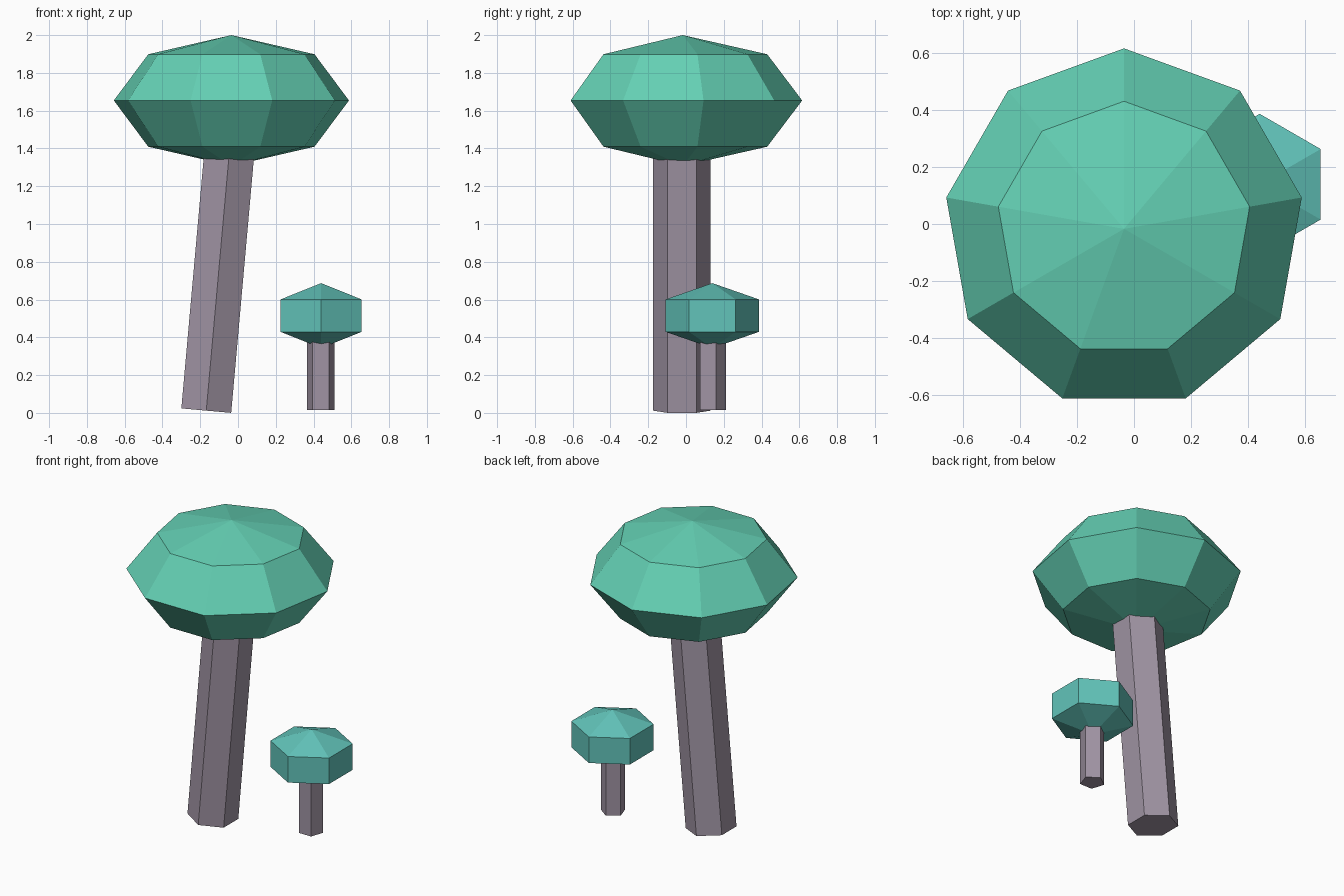
import bpy
import bmesh
from math import cos, sin, pi, radians

if "Cube" in bpy.data.objects:
    bpy.data.objects.remove(bpy.data.objects["Cube"], do_unlink=True)


def make_material(name, rgb):
    mat = bpy.data.materials.new(name)
    mat.use_nodes = True
    colour = (*rgb, 1)
    mat.diffuse_color = colour
    mat.node_tree.nodes["Principled BSDF"].inputs["Base Color"].default_value = colour
    return mat


def lathe(name, sides, profile, location, mat, tilt=0):
    """Faceted solid from (radius, height) rings, bottom to top, one corner facing +y."""
    bm = bmesh.new()
    rings = []
    for radius, z in profile:
        if radius == 0:
            rings.append([bm.verts.new((0, 0, z))] * sides)
        else:
            angles = [pi / 2 + 2 * pi * i / sides for i in range(sides)]
            rings.append([bm.verts.new((radius * cos(a), radius * sin(a), z)) for a in angles])
    for low, high in zip(rings, rings[1:]):
        for i in range(sides):
            j = (i + 1) % sides
            corners = dict.fromkeys((low[i], low[j], high[j], high[i]))
            bm.faces.new(list(corners))
    # Close open ends
    for ring in (rings[0], rings[-1]):
        if ring[0] is not ring[1]:
            bm.faces.new(ring)
    bmesh.ops.recalc_face_normals(bm, faces=bm.faces)
    mesh = bpy.data.meshes.new(name)
    bm.to_mesh(mesh)
    bm.free()
    mesh.materials.append(mat)
    obj = bpy.data.objects.new(name, mesh)
    obj.location = location
    obj.rotation_euler.y = tilt
    bpy.context.collection.objects.link(obj)
    return obj


def ball_profile(radius, half_height, bands):
    """Rings of a squashed ball, evenly spaced in latitude."""
    profile = [(radius * sin(pi * i / bands), -half_height * cos(pi * i / bands))
               for i in range(1, bands)]
    return [(0, -half_height), *profile, (0, half_height)]


bark = make_material("mauve bark", (0.35, 0.296, 0.367))
green = make_material("mint green", (0.127, 0.631, 0.456))
teal = make_material("soft teal", (0.122, 0.552, 0.491))

# Large leaning tree
lathe("large_trunk", 6, [(0.153, 0), (0.153, 1.6)], (-0.168, -0.022, 0.012), bark, radians(5.1))
lathe("large_crown", 9, ball_profile(0.632, 0.346, 4), (-0.035, -0.017, 1.654), green)

# Small upright tree
lathe("small_trunk", 5, [(0.076, 0), (0.076, 0.45)], (0.438, 0.135, 0.015), bark)
lathe("small_crown", 6, ball_profile(0.285, 0.172, 3), (0.44, 0.139, 0.515), teal)
